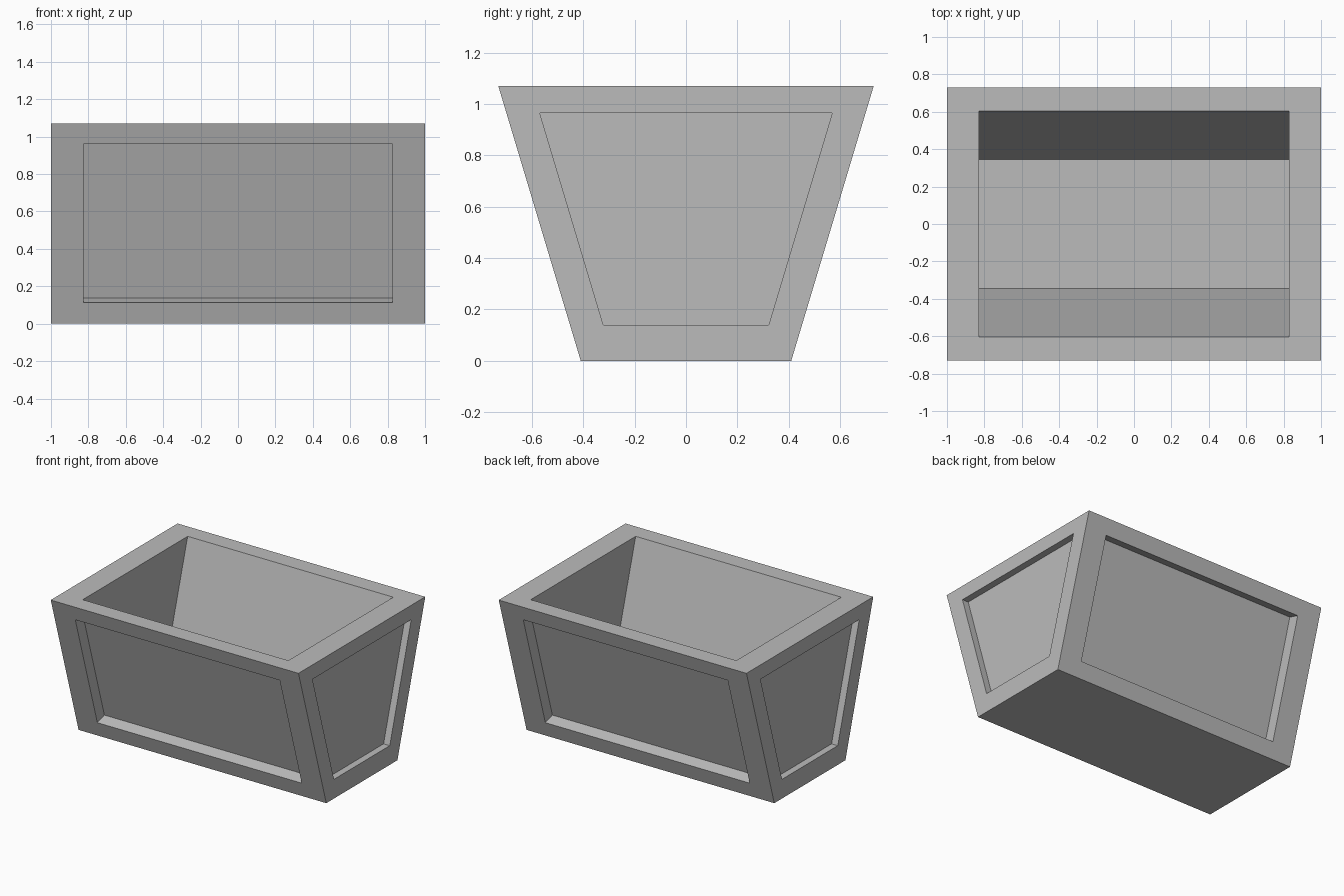
import bpy
import bmesh
from mathutils import Vector

cube = bpy.data.objects.get("Cube")
if cube:
    bpy.data.objects.remove(cube, do_unlink=True)

HEIGHT, FOOT, SLOPE = 1.07, 0.41, 0.3


def half_depth(z):
    """Half the depth of the flared body at a height."""
    return FOOT + SLOPE * z


def sign(v):
    return 1 if v > 0 else -1


def recess(bm, face, opening, sink):
    """Cut an opening into a face, then sink its floor."""
    normal = face.normal.copy()
    bmesh.ops.inset_individual(bm, faces=[face], thickness=0.05)
    rim = [opening(v.co.copy()) for v in face.verts]
    for v, co in zip(face.verts, rim):
        v.co = co
    face.normal_update()
    bmesh.ops.inset_individual(bm, faces=[face], thickness=0.02)
    for v, co in zip(face.verts, rim):
        v.co = sink(co, normal)


def long_opening(co):
    z = 0.96 if co.z > HEIGHT / 2 else 0.112
    return Vector((sign(co.x) * 0.825, sign(co.y) * half_depth(z), z))


def end_opening(co):
    z = 0.965 if co.z > HEIGHT / 2 else 0.14
    return Vector((sign(co.x), sign(co.y) * (half_depth(z) - 0.13), z))


def top_opening(co):
    return Vector((sign(co.x) * 0.83, sign(co.y) * 0.605, HEIGHT))


def cavity_floor(co, normal):
    return Vector((co.x, sign(co.y) * 0.345, HEIGHT - 0.26 / SLOPE))


# Flared body
bm = bmesh.new()
bmesh.ops.create_cube(bm, size=2)
for v in bm.verts:
    z = HEIGHT if v.co.z > 0 else 0
    v.co = (v.co.x, v.co.y * half_depth(z), z)
bm.normal_update()

# Recessed panels on the four sides and the open cavity on top
for face in list(bm.faces):
    n = face.normal.copy()
    if abs(n.x) > 0.9:
        recess(bm, face, end_opening, lambda co, n: co - n * 0.05)
    elif abs(n.y) > 0.9:
        recess(bm, face, long_opening, lambda co, n: co - n * 0.085)
    elif n.z > 0.9:
        recess(bm, face, top_opening, cavity_floor)
bm.normal_update()

mesh = bpy.data.meshes.new("planter_box")
bm.to_mesh(mesh)
bm.free()
planter = bpy.data.objects.new("planter_box", mesh)
bpy.context.collection.objects.link(planter)

# Plain grey
grey = bpy.data.materials.new("grey")
grey.use_nodes = True
colour = (0.5, 0.5, 0.5, 1)
grey.diffuse_color = colour
grey.node_tree.nodes["Principled BSDF"].inputs["Base Color"].default_value = colour
mesh.materials.append(grey)
